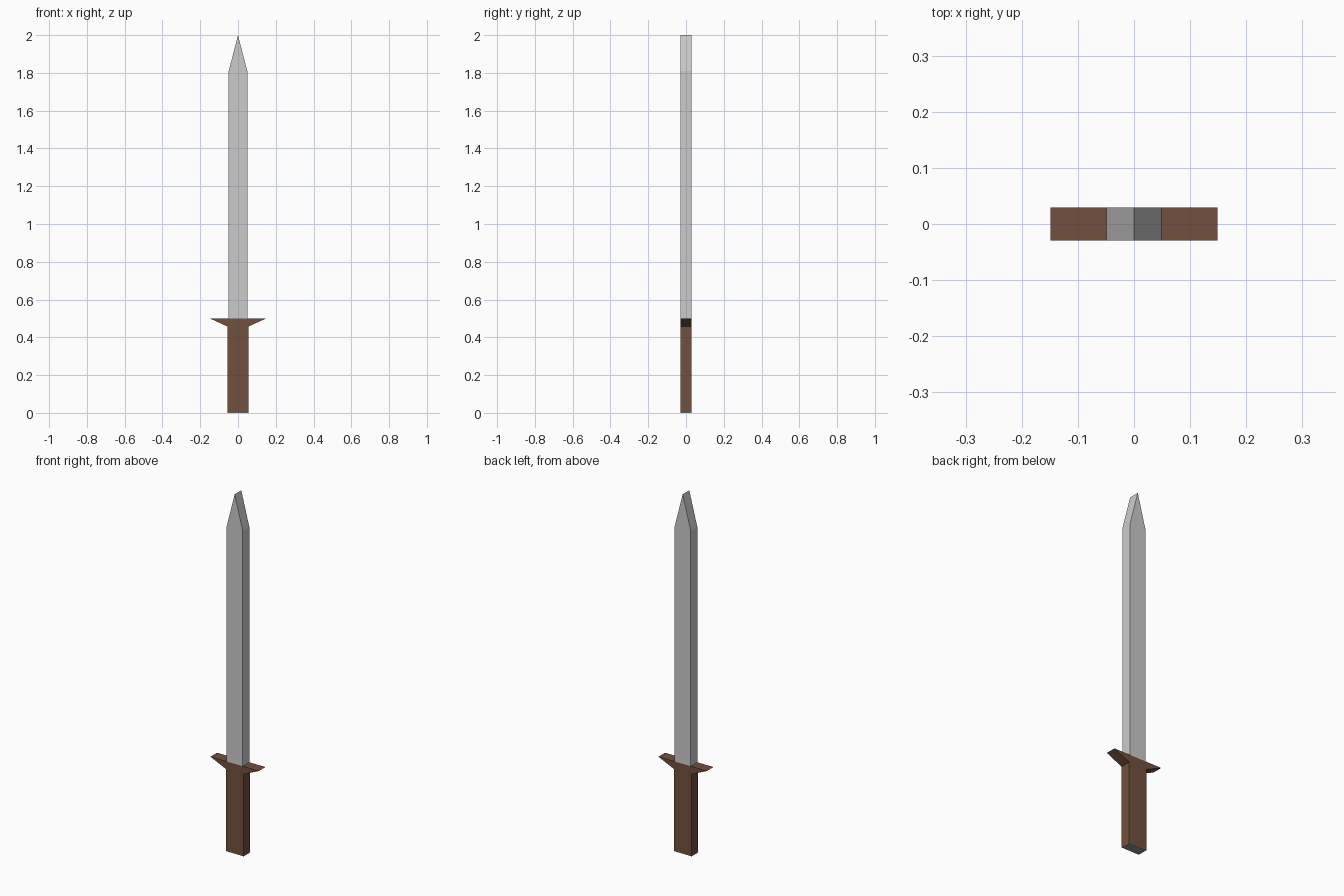
import bpy
import bmesh

if "Cube" in bpy.data.objects:
    bpy.data.objects.remove(bpy.data.objects["Cube"])

HALF_DEPTH = 0.029


def material(name, color):
    mat = bpy.data.materials.new(name)
    mat.diffuse_color = (*color, 1)
    mat.use_nodes = True
    mat.node_tree.nodes["Principled BSDF"].inputs["Base Color"].default_value = mat.diffuse_color
    return mat


def slab(name, right_side, mat=None):
    """Mirror a right-hand x-z outline (bottom to top) and extrude it along y."""
    left_side = [(-x, z) for x, z in reversed(right_side) if x > 0]
    bm = bmesh.new()
    face = bm.faces.new([bm.verts.new((x, -HALF_DEPTH, z)) for x, z in right_side + left_side])
    grown = bmesh.ops.extrude_face_region(bm, geom=[face], use_keep_orig=True)["geom"]
    verts = [v for v in grown if isinstance(v, bmesh.types.BMVert)]
    bmesh.ops.translate(bm, verts=verts, vec=(0, 2 * HALF_DEPTH, 0))
    bmesh.ops.recalc_face_normals(bm, faces=bm.faces)
    mesh = bpy.data.meshes.new(name)
    bm.to_mesh(mesh)
    bm.free()
    obj = bpy.data.objects.new(name, mesh)
    bpy.context.collection.objects.link(obj)
    if mat:
        mesh.materials.append(mat)
    return obj


wood = material("brown_wood", (0.17, 0.08, 0.047))
dark_metal = material("dark_metal", (0.25, 0.31, 0.31))

# Straight blade with a pointed tip
slab("blade", [(0.049, 0.5), (0.049, 1.81), (0, 2.0)])

# Grip that flares into the crossguard
slab("grip_and_guard", [(0.055, 0.004), (0.055, 0.457), (0.149, 0.5)], wood)

# Thin plate closing the bottom of the grip
slab("pommel_plate", [(0.055, 0), (0.055, 0.004)], dark_metal)
